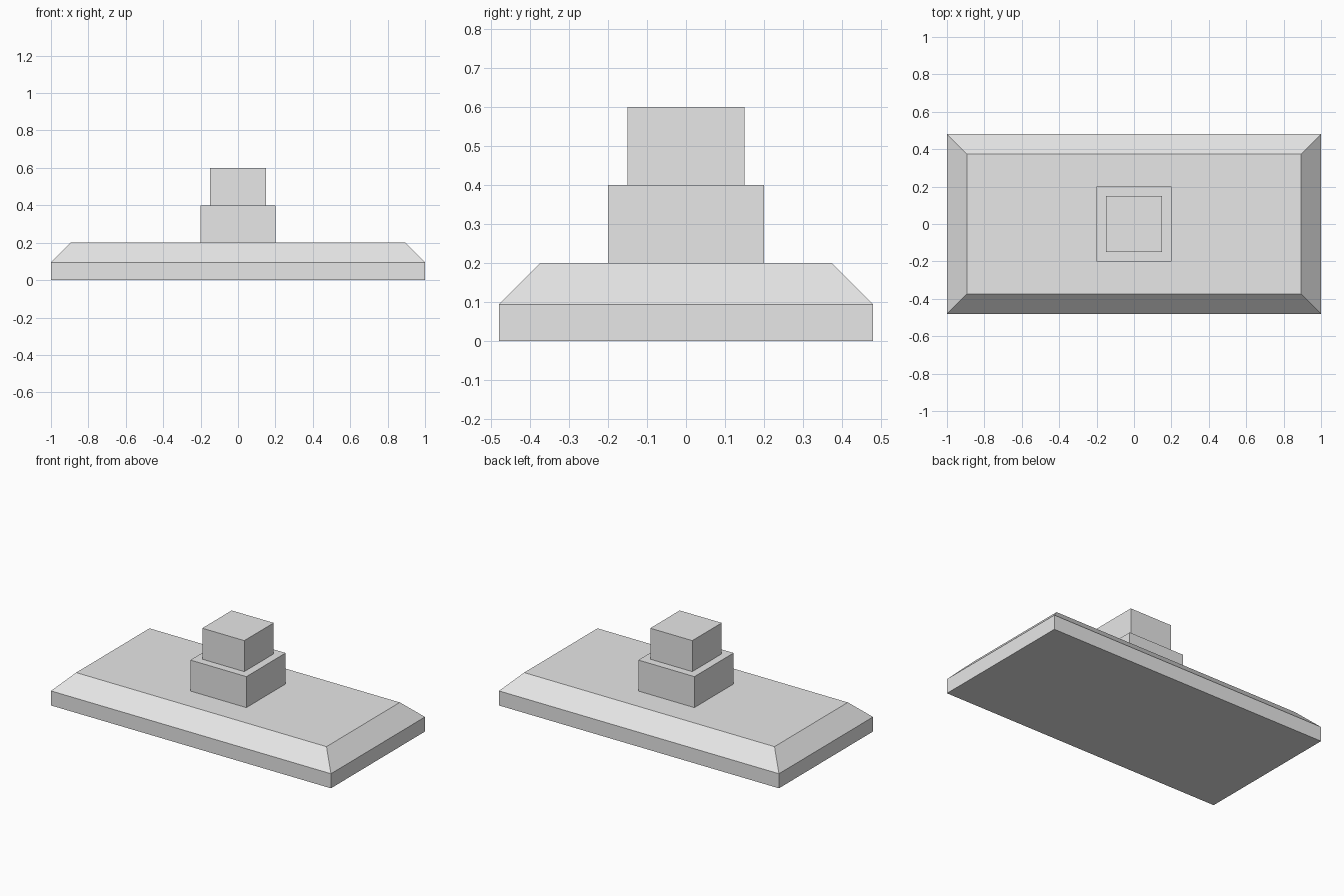
import bpy
import bmesh

cube = bpy.data.objects.get("Cube")
if cube:
    bpy.data.objects.remove(cube, do_unlink=True)

GREY = (0.8, 0.8, 0.8, 1.0)
grey = bpy.data.materials.new("light_grey")
grey.use_nodes = True
grey.diffuse_color = GREY
grey.node_tree.nodes["Principled BSDF"].inputs["Base Color"].default_value = GREY


def block(name, half_x, half_y, z0, z1, chamfer=0.0):
    """Flat-faced box between two heights, with an optional chamfered top rim."""
    bm = bmesh.new()
    bmesh.ops.create_cube(bm, size=2)
    for v in bm.verts:
        v.co = (v.co.x * half_x, v.co.y * half_y, z1 if v.co.z > 0 else z0)
    if chamfer:
        rim = [e for e in bm.edges if all(v.co.z == e.verts[0].co.z for v in e.verts)
               and e.verts[0].co.z > (z0 + z1) / 2]
        bmesh.ops.bevel(bm, geom=rim, offset=chamfer, offset_type='OFFSET',
                        segments=1, affect='EDGES')
    mesh = bpy.data.meshes.new(name)
    bm.to_mesh(mesh)
    bm.free()
    mesh.materials.append(grey)
    obj = bpy.data.objects.new(name, mesh)
    bpy.context.collection.objects.link(obj)
    return obj


# Wide slab with sloping rim, then two stacked blocks
block("base_slab", 1.0, 0.48, 0.0, 0.2, chamfer=0.106)
block("lower_block", 0.2, 0.2, 0.2, 0.4)
block("upper_block", 0.15, 0.15, 0.4, 0.6)
